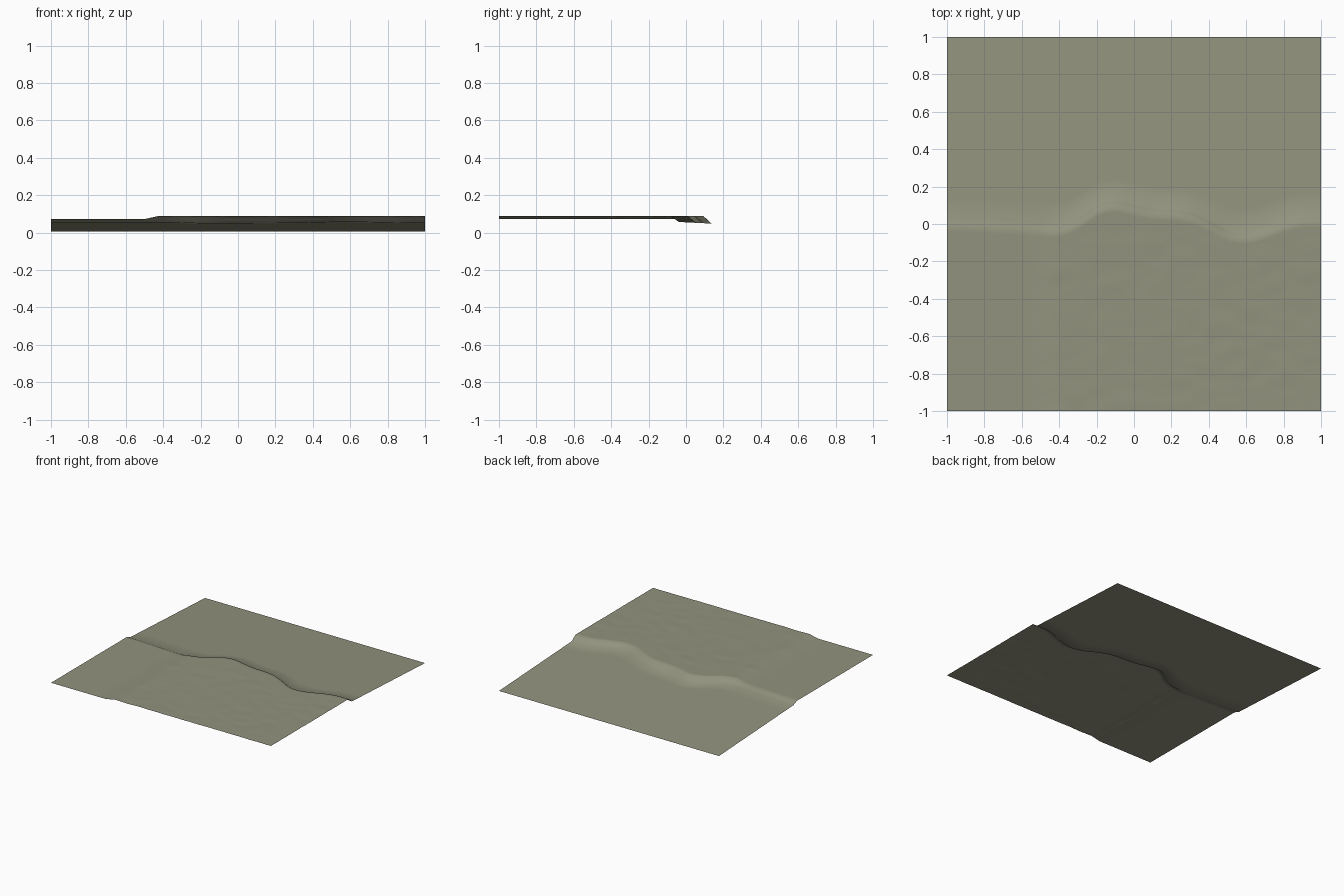
import bpy, bmesh
from mathutils import Vector, noise

if "Cube" in bpy.data.objects:
    bpy.data.objects.remove(bpy.data.objects["Cube"])

# Coastline (x, y) at the middle of the bank
COAST = [(-1, 0.01), (-0.8, 0.0), (-0.6, -0.01), (-0.4, -0.02), (-0.3, 0.02), (-0.2, 0.09),
         (-0.1, 0.115), (0, 0.095), (0.1, 0.075), (0.2, 0.07), (0.3, 0.055), (0.4, 0.01),
         (0.5, -0.045), (0.6, -0.06), (0.7, -0.035), (0.8, 0.005), (0.9, 0.03), (1, 0.03)]


def coast(x):
    for i in range(len(COAST) - 1):
        (x0, y0), (x1, y1) = COAST[i], COAST[i + 1]
        if x <= x1 + 1e-6:
            t = (x - x0) / (x1 - x0)
            ya, yb = COAST[max(i - 1, 0)], COAST[min(i + 2, len(COAST) - 1)]
            m0 = (y1 - ya[1]) / (x1 - ya[0]) * (x1 - x0)
            m1 = (yb[1] - y0) / (yb[0] - x0) * (x1 - x0)
            return ((2*t**3 - 3*t*t + 1) * y0 + (t**3 - 2*t*t + t) * m0
                    + (3*t*t - 2*t**3) * y1 + (t**3 - t*t) * m1)
    return COAST[-1][1]


def beach_z(y):
    return 0.055 - 0.05 * y


def plateau_z(x, y, edge):
    # low shelf on the left, ramp, then a gently bumpy plateau
    t = min(max((x + 0.5) / 0.08, 0), 1)
    fade = t * min(1, (edge - y) / 0.1)
    bump = noise.noise(Vector((x * 8, y * 14, 3))) * 0.0025
    return 0.072 + 0.016 * t + bump * fade


# Column positions: sparse on the plain left shelf, dense elsewhere
xs = [-1, -0.85, -0.7, -0.6, -0.5, -0.46, -0.42] + [-0.42 + 1.42 * i / 48 for i in range(1, 49)]
FRONT, BACK = 36, 8
bm = bmesh.new()
cols = []
for x in xs:
    c = coast(x)
    crest, foot = c - 0.022, c + 0.022
    pts = []
    for j in range(FRONT + 1):
        y = -1 + (crest + 1) * j / FRONT
        pts.append((x, y, plateau_z(x, y, crest)))
    z0, z1 = pts[-1][2], beach_z(foot)
    pts.append((x, c, z0 * 0.52 + z1 * 0.48))
    for j in range(BACK + 1):
        y = foot + (1 - foot) * j / BACK
        pts.append((x, y, beach_z(y)))
    cols.append([bm.verts.new(p) for p in pts])
for a, b in zip(cols, cols[1:]):
    for j in range(len(a) - 1):
        bm.faces.new((a[j], b[j], b[j + 1], a[j + 1]))
for f in bm.faces:
    f.smooth = True

# Terrain sheet: plateau, bank and sloping shore
mesh = bpy.data.meshes.new("terrain")
bm.to_mesh(mesh)
bm.free()
terrain = bpy.data.objects.new("terrain", mesh)
bpy.context.collection.objects.link(terrain)
mat = bpy.data.materials.new("olive_ground")
mat.diffuse_color = (0.29, 0.29, 0.21, 1)
mat.use_nodes = True
mat.node_tree.nodes["Principled BSDF"].inputs["Base Color"].default_value = mat.diffuse_color
mesh.materials.append(mat)
